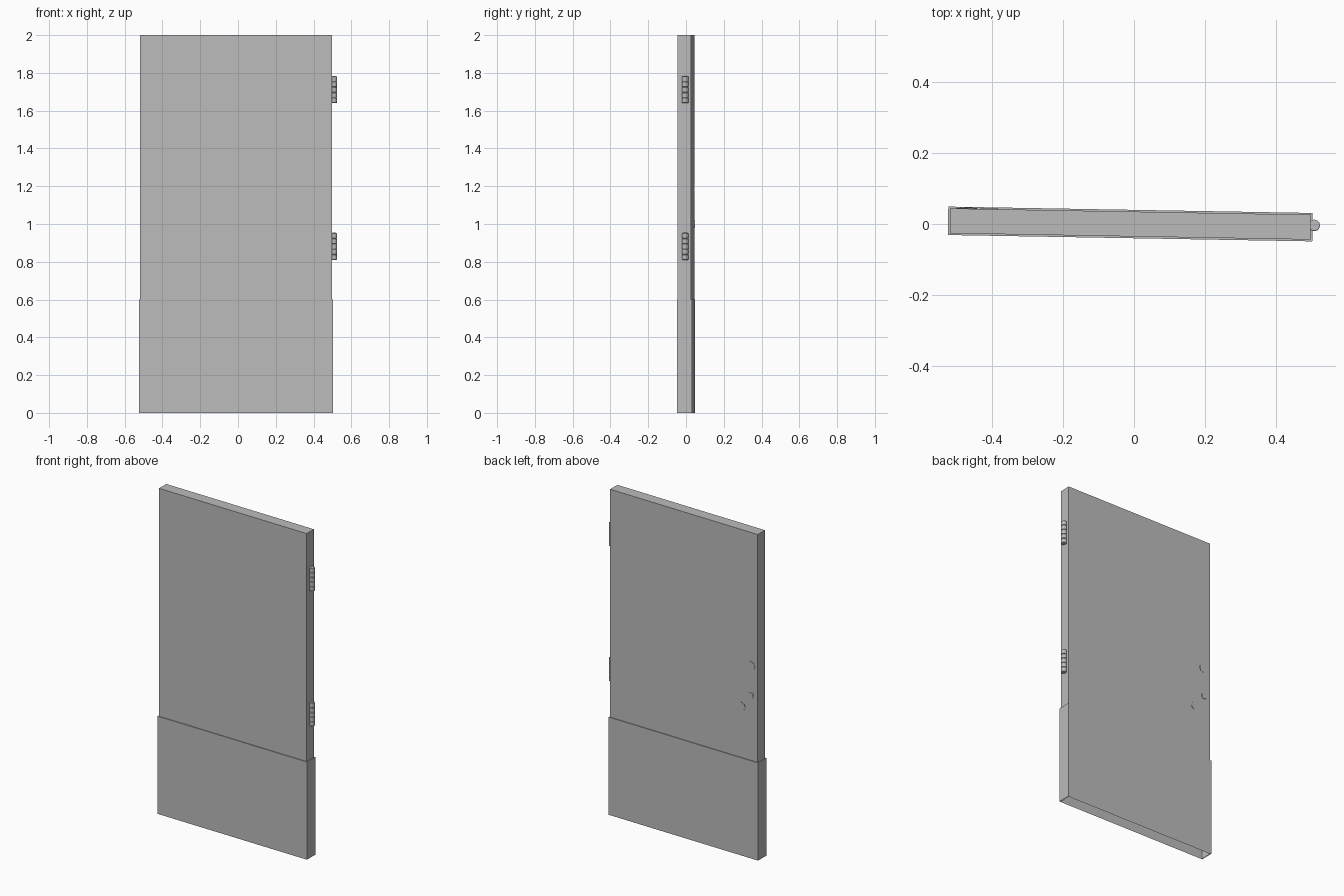
import bpy, bmesh, math
from mathutils import Matrix, Vector

cube = bpy.data.objects.get("Cube")
if cube:
    bpy.data.objects.remove(cube)

grey = bpy.data.materials.new("plain_grey")
grey.use_nodes = True
colour = (0.5, 0.5, 0.5, 1)
grey.diffuse_color = colour
grey.node_tree.nodes["Principled BSDF"].inputs["Base Color"].default_value = colour

# The whole door stands slightly ajar
AJAR = Matrix.Translation((-0.0105, 0, 0)) @ Matrix.Rotation(math.radians(-1), 4, 'Z')
HALF_W, HALF_T = 0.508, 0.035


def finish(name, bm):
    bmesh.ops.recalc_face_normals(bm, faces=bm.faces)
    mesh = bpy.data.meshes.new(name)
    bm.to_mesh(mesh)
    bm.free()
    mesh.materials.append(grey)
    obj = bpy.data.objects.new(name, mesh)
    obj.matrix_world = AJAR
    bpy.context.collection.objects.link(obj)
    return obj


def open_box(name, half_w, half_t, top):
    """Box standing on the ground with no underside."""
    bm = bmesh.new()
    size = Matrix.Diagonal((2 * half_w, 2 * half_t, top, 1))
    bmesh.ops.create_cube(bm, size=1, matrix=Matrix.Translation((0, 0, top / 2)) @ size)
    bmesh.ops.recalc_face_normals(bm, faces=bm.faces)
    under = [f for f in bm.faces if f.normal.z < -0.5]
    bmesh.ops.delete(bm, geom=under, context='FACES_ONLY')
    return finish(name, bm)


def hinge(name, bottom, height=0.142, knuckles=5, radius=0.0165):
    """Barrel of bevelled knuckles, turned from one profile."""
    bm = bmesh.new()
    step, groove = height / knuckles, 0.002
    profile = [(0, 0)]
    for k in range(knuckles):
        low, high = k * step, (k + 1) * step
        profile += [(radius - 0.003, low), (radius, low + groove),
                    (radius, high - groove), (radius - 0.003, high)]
    # pin head at the top
    profile += [(0.008, height), (0.008, height + 0.002), (0, height + 0.002)]
    centre = Vector((0.518, 0.005, bottom))
    verts = [bm.verts.new(centre + Vector((r, 0, z))) for r, z in profile]
    edges = [bm.edges.new(pair) for pair in zip(verts, verts[1:])]
    bmesh.ops.spin(bm, geom=verts + edges, cent=centre, axis=(0, 0, 1),
                   angle=math.tau, steps=12)
    bmesh.ops.remove_doubles(bm, verts=bm.verts, dist=0.0001)
    finish(name, bm)


def lock_disc(name, x, z, radius, rise):
    """Low faceted disc on the back face."""
    bm = bmesh.new()
    place = Matrix.Translation((x, HALF_T, z)) @ Matrix.Rotation(math.radians(-90), 4, 'X')
    bmesh.ops.create_cone(bm, cap_ends=True, segments=8, radius1=radius,
                          radius2=radius, depth=2 * rise, matrix=place)
    finish(name, bm)


# Door leaf and the kick sleeve wrapped round its foot
open_box("door_leaf", HALF_W, HALF_T, 2.0)
open_box("kick_sleeve", HALF_W + 0.0055, HALF_T + 0.005, 0.6)

# Hinges on the left edge
hinge("upper_hinge", 1.64)
hinge("lower_hinge", 0.81)

# Lock fittings on the back
lock_disc("upper_lock_disc", -0.461, 1.18, 0.029, 0.002)
lock_disc("latch_button", -0.463, 1.0, 0.018, 0.004)
lock_disc("lower_lock_disc", -0.398, 0.915, 0.025, 0.002)
